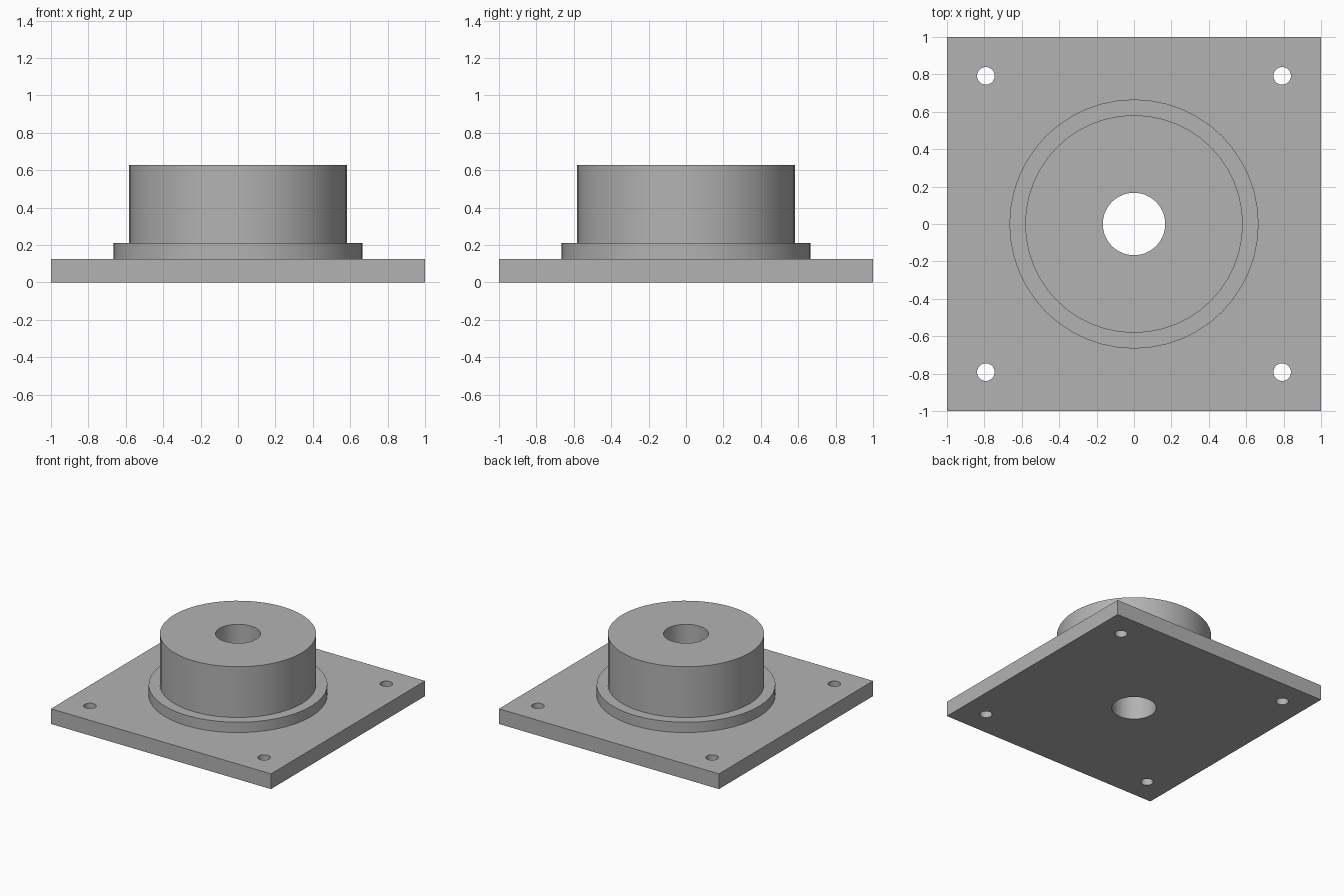
import bpy, bmesh, math
from mathutils import Matrix, Vector

if "Cube" in bpy.data.objects:
    bpy.data.objects.remove(bpy.data.objects["Cube"], do_unlink=True)

PLATE_TOP, COLLAR_TOP, HUB_TOP = 0.125, 0.21, 0.627
BORE_R, HUB_R, COLLAR_R = 0.167, 0.582, 0.666
BOLT_R, BOLT_POS = 0.047, 0.792

grey = bpy.data.materials.new("plain grey")
grey.use_nodes = True
colour = (0.45, 0.45, 0.45, 1)
grey.diffuse_color = colour
grey.node_tree.nodes["Principled BSDF"].inputs["Base Color"].default_value = colour


def add_object(name, bm):
    bmesh.ops.recalc_face_normals(bm, faces=bm.faces)
    mesh = bpy.data.meshes.new(name)
    bm.to_mesh(mesh)
    bm.free()
    mesh.materials.append(grey)
    obj = bpy.data.objects.new(name, mesh)
    bpy.context.collection.objects.link(obj)
    return obj


def activate(obj):
    bpy.ops.object.select_all(action='DESELECT')
    obj.select_set(True)
    bpy.context.view_layer.objects.active = obj


def smooth(obj):
    activate(obj)
    bpy.ops.object.shade_smooth_by_angle(angle=math.radians(35))


# Square base plate
bm = bmesh.new()
bmesh.ops.create_cube(bm, size=1, matrix=Matrix.Translation((0, 0, PLATE_TOP / 2))
                      @ Matrix.Diagonal((2, 2, PLATE_TOP, 1)))
plate = add_object("base_plate", bm)

# Cutter for the centre bore and the four corner bolt holes
bm = bmesh.new()
holes = [(0, 0, BORE_R, 48)]
holes += [(sx * BOLT_POS, sy * BOLT_POS, BOLT_R, 32) for sx in (-1, 1) for sy in (-1, 1)]
for x, y, radius, sides in holes:
    bmesh.ops.create_cone(bm, cap_ends=True, segments=sides, radius1=radius, radius2=radius,
                          depth=1, matrix=Matrix.Translation((x, y, 0)))
cutter = add_object("hole_cutter", bm)
cutter.hide_render = True

cut = plate.modifiers.new("holes", 'BOOLEAN')
cut.operation, cut.solver, cut.object = 'DIFFERENCE', 'EXACT', cutter
activate(plate)
bpy.ops.object.modifier_apply(modifier=cut.name)
bpy.data.objects.remove(cutter, do_unlink=True)
smooth(plate)

# Stepped hub with collar, turned around the bore
profile = [(BORE_R, PLATE_TOP), (BORE_R, HUB_TOP), (HUB_R, HUB_TOP),
           (HUB_R, COLLAR_TOP), (COLLAR_R, COLLAR_TOP), (COLLAR_R, PLATE_TOP)]
bm = bmesh.new()
verts = [bm.verts.new((r, 0, z)) for r, z in profile]
edges = [bm.edges.new((a, b)) for a, b in zip(verts, verts[1:] + verts[:1])]
bmesh.ops.spin(bm, geom=verts + edges, cent=Vector(), axis=(0, 0, 1),
               angle=math.tau, steps=48, use_merge=True)
bmesh.ops.remove_doubles(bm, verts=bm.verts, dist=0.0001)
smooth(add_object("stepped_hub", bm))
